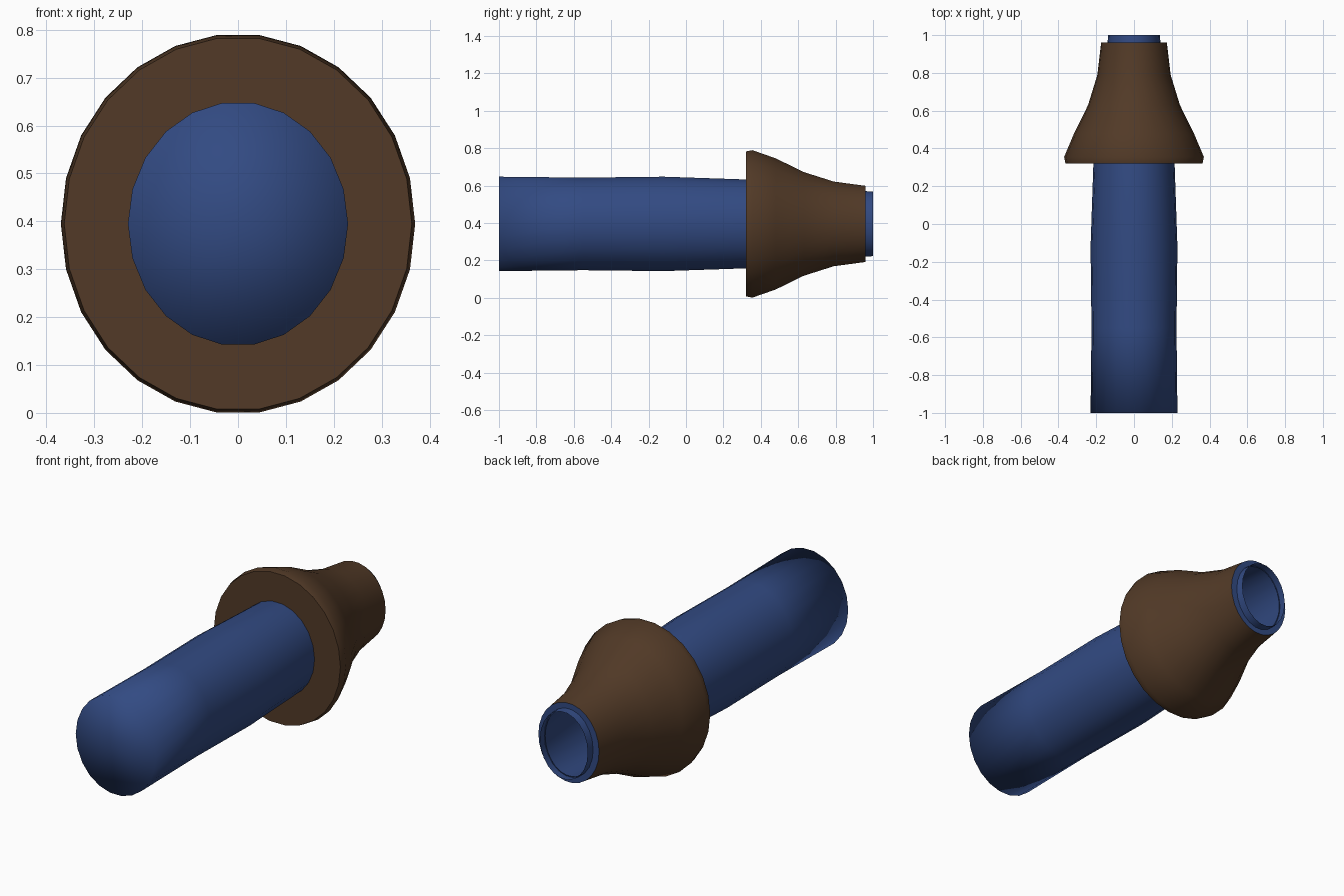
import bpy, bmesh
from math import sin, cos, tau, radians

cube = bpy.data.objects.get("Cube")
if cube:
    bpy.data.objects.remove(cube, do_unlink=True)

CENTRE_Z = 0.395


def material(name, rgb):
    mat = bpy.data.materials.new(name)
    mat.use_nodes = True
    mat.diffuse_color = (*rgb, 1)
    bsdf = mat.node_tree.nodes["Principled BSDF"]
    bsdf.inputs["Base Color"].default_value = (*rgb, 1)
    bsdf.inputs["Roughness"].default_value = 0.9
    return mat


def loft(name, sides, profile, mat, sharp_angle):
    """Skin elliptical rings given as (y, x radius, z radius)."""
    bm = bmesh.new()
    rings = []
    for y, rx, rz in profile:
        angles = [tau * i / sides for i in range(sides)]
        rings.append([bm.verts.new((rx * cos(a), y, CENTRE_Z + rz * sin(a)))
                      for a in angles])
    for a, b in zip(rings, rings[1:]):
        for i in range(sides):
            j = (i + 1) % sides
            bm.faces.new((a[i], b[i], b[j], a[j]))
    # Rings of zero radius collapse into a cap centre
    bmesh.ops.remove_doubles(bm, verts=bm.verts, dist=1e-5)
    mesh = bpy.data.meshes.new(name)
    bm.to_mesh(mesh)
    bm.free()
    mesh.materials.append(mat)
    obj = bpy.data.objects.new(name, mesh)
    bpy.context.collection.objects.link(obj)
    bpy.ops.object.select_all(action='DESELECT')
    obj.select_set(True)
    bpy.context.view_layer.objects.active = obj
    bpy.ops.object.shade_smooth_by_angle(angle=radians(sharp_angle))
    return obj


blue = material("blue cloth", (0.032, 0.069, 0.225))
brown = material("brown leather", (0.084, 0.042, 0.020))

# Sleeve: closed and softly shaded at the front, open at the back
loft("sleeve", 22, [
    (-1.0, 0, 0),
    (-1.0, 0.23, 0.255),
    (-0.55, 0.225, 0.25),
    (-0.12, 0.23, 0.255),
    (0.32, 0.215, 0.24),
    (0.96, 0.14, 0.177),
    (1.0, 0.137, 0.174),
], blue, 180)

# Flared cuff with a flat front face
loft("cuff", 26, [
    (0.32, 0.19, 0.21),
    (0.32, 0.363, 0.39),
    (0.355, 0.37, 0.397),
    (0.48, 0.317, 0.353),
    (0.63, 0.243, 0.279),
    (0.79, 0.194, 0.228),
    (0.96, 0.174, 0.205),
], brown, 50)

# Lining that closes the gap between cuff and sleeve
loft("cuff_lining", 26, [
    (0.96, 0.174, 0.205),
    (0.96, 0.135, 0.172),
], blue, 30)
